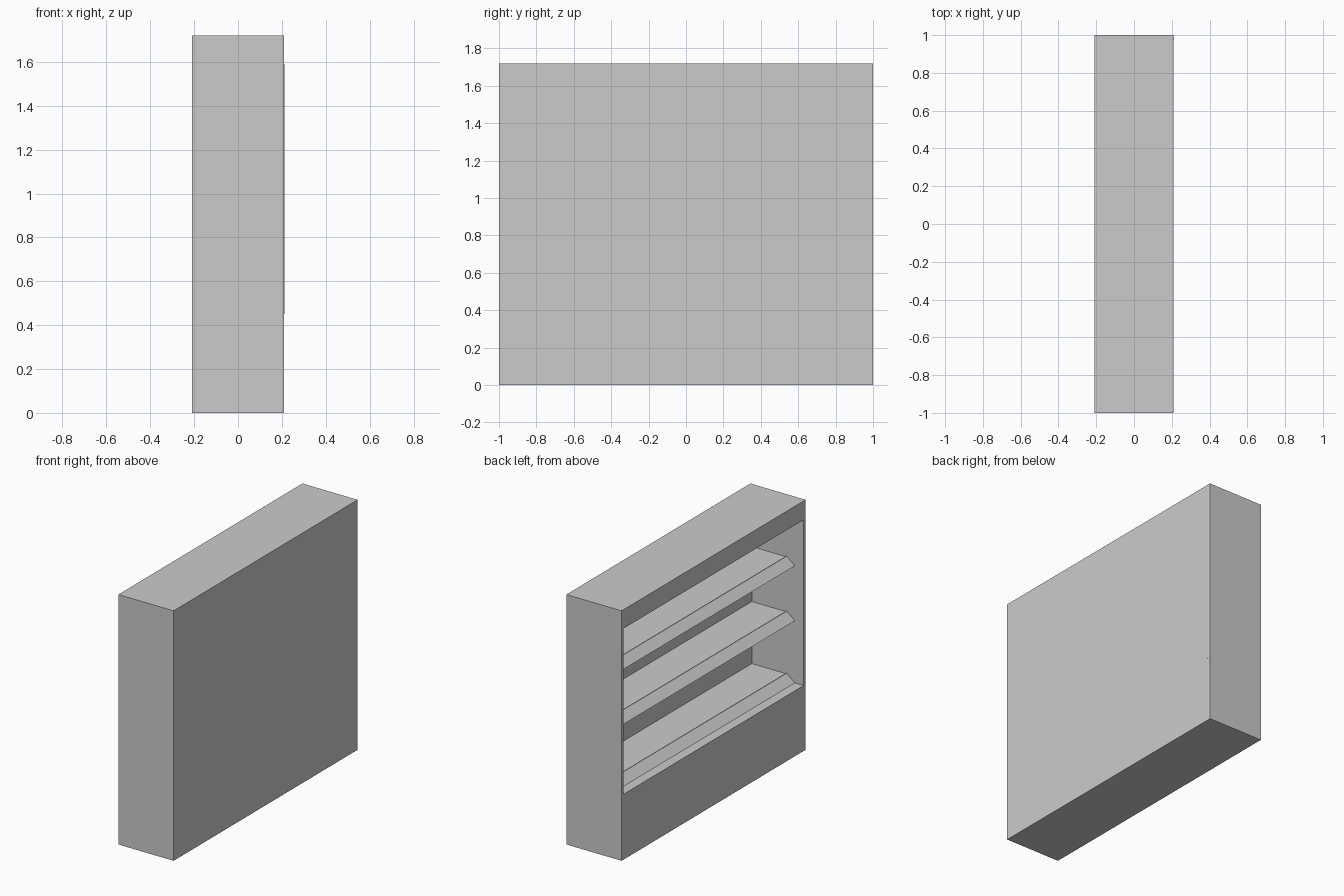
import bpy

if "Cube" in bpy.data.objects:
    bpy.data.objects.remove(bpy.data.objects["Cube"])

X, Y, H = 0.21, 1.0, 1.72      # half depth, half length, height
T = 0.02                       # end panel thickness
Z0, Z1 = 0.45, 1.59            # display opening, bottom and top


def extrude_y(name, profile, y0, y1):
    """Closed prism from an (x, z) profile, counter-clockwise seen from -y."""
    n = len(profile)
    verts = [(x, y, z) for y in (y0, y1) for x, z in profile]
    faces = [tuple(range(n)), tuple(range(2 * n - 1, n - 1, -1))]
    faces += [(i, i + n, (i + 1) % n + n, (i + 1) % n) for i in range(n)]
    mesh = bpy.data.meshes.new(name)
    mesh.from_pydata(verts, [], faces)
    mesh.update()
    obj = bpy.data.objects.new(name, mesh)
    bpy.context.collection.objects.link(obj)
    return obj


def rect(x0, x1, z0, z1):
    return [(x0, z0), (x1, z0), (x1, z1), (x0, z1)]


# C-shaped cabinet body: base, back and canopy in one section
body = [(-X, 0), (X, 0), (X, H), (-X, H),
        (-X, Z1), (0.185, Z1), (0.185, Z0), (-X, Z0)]
extrude_y("cabinet_body", body, -Y + T, Y - T)

# End panels
extrude_y("front_end_panel", rect(-X, X, 0, H), -Y, -Y + T)
extrude_y("back_end_panel", rect(-X, X, 0, H), Y - T, Y)

# Thin trim strip along the rear edge
extrude_y("rear_trim_strip", rect(X - 0.002, X + 0.002, Z0, Z1), Y - T - 0.004, Y - T + 0.002)

# Shelves with a sloping front lip and a low rim
for i, top in enumerate((0.495, 0.922, 1.30)):
    low = top - 0.045
    shelf = [(-0.142, low), (0.185, low), (0.185, top), (-0.073, top),
             (-0.075, top + 0.005), (-0.081, top + 0.005)]
    extrude_y(f"shelf_{i + 1}", shelf, -Y + T, Y - T)
